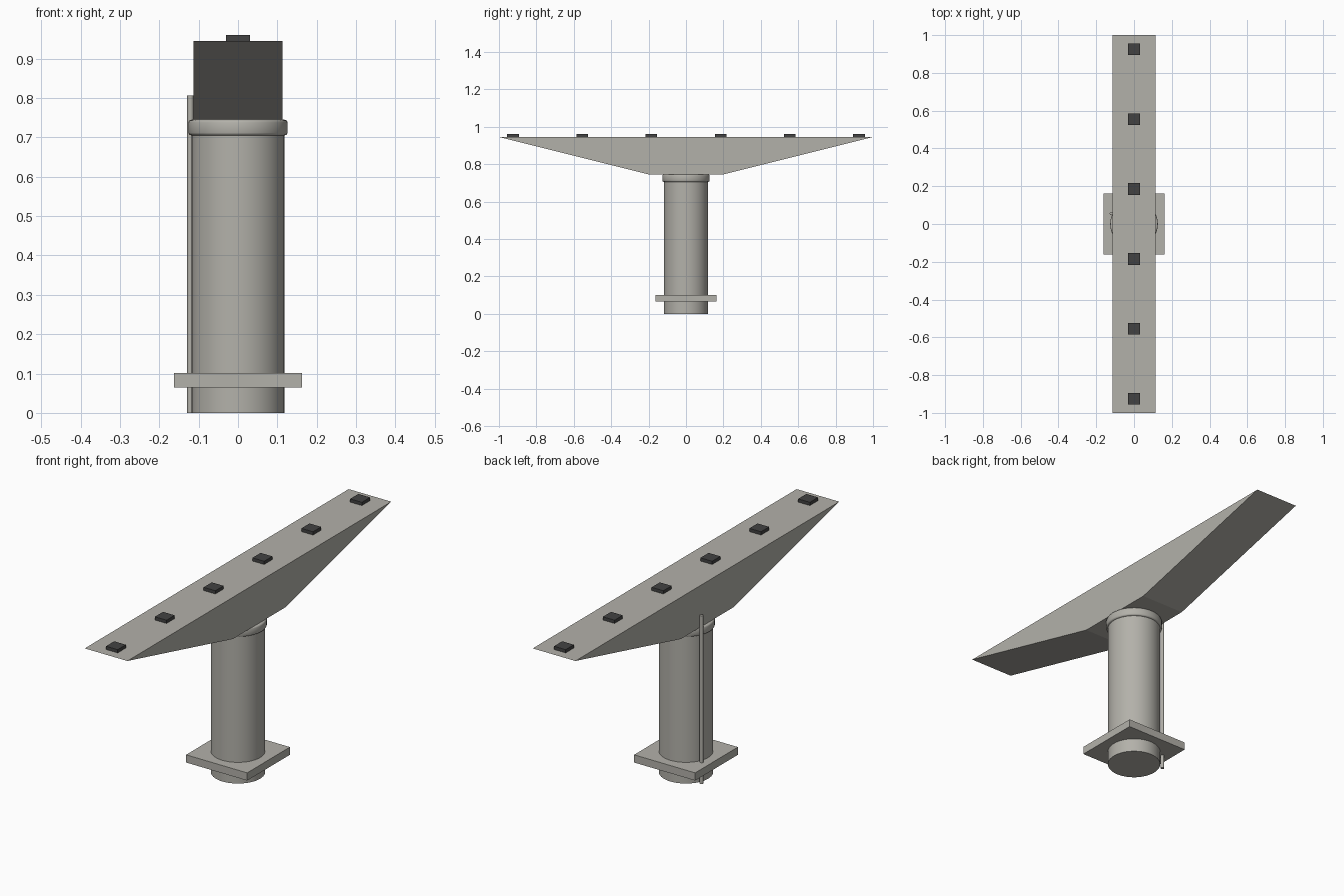
import bpy, bmesh, math

cube = bpy.data.objects.get("Cube")
if cube:
    bpy.data.objects.remove(cube, do_unlink=True)


def material(name, colour):
    m = bpy.data.materials.new(name)
    m.use_nodes = True
    m.diffuse_color = (*colour, 1)
    m.node_tree.nodes["Principled BSDF"].inputs["Base Color"].default_value = (*colour, 1)
    return m


concrete = material("concrete grey", (0.45, 0.44, 0.40))
dark = material("dark rubber", (0.055, 0.055, 0.055))


def finish(bm, name, mat, smooth=False):
    bmesh.ops.recalc_face_normals(bm, faces=bm.faces)
    mesh = bpy.data.meshes.new(name)
    bm.to_mesh(mesh)
    bm.free()
    mesh.materials.append(mat)
    obj = bpy.data.objects.new(name, mesh)
    bpy.context.collection.objects.link(obj)
    if smooth:
        bpy.ops.object.select_all(action="DESELECT")
        obj.select_set(True)
        bpy.context.view_layer.objects.active = obj
        bpy.ops.object.shade_smooth_by_angle(angle=math.radians(50))
    return obj


def box(name, centre, size, mat):
    bm = bmesh.new()
    bmesh.ops.create_cube(bm, size=1)
    bmesh.ops.scale(bm, vec=size, verts=bm.verts)
    bmesh.ops.translate(bm, vec=centre, verts=bm.verts)
    return finish(bm, name, mat)


def turned(name, profile, mat, x=0, y=0, sides=48):
    """Spin a (radius, height) profile about a vertical axis and cap both ends."""
    bm = bmesh.new()
    rings = [[bm.verts.new((x + r * math.cos(math.tau * i / sides),
                            y + r * math.sin(math.tau * i / sides), z))
              for i in range(sides)] for r, z in profile]
    for low, high in zip(rings, rings[1:]):
        for i in range(sides):
            j = (i + 1) % sides
            bm.faces.new((low[i], low[j], high[j], high[i]))
    bm.faces.new(rings[0])
    bm.faces.new(rings[-1])
    return finish(bm, name, mat, smooth=True)


# Round column with its rounded collar, footing plate and side drain pipe
turned("column", [(0.118, 0), (0.118, 0.74)], concrete)
turned("column_collar", [(0.118, 0.705), (0.124, 0.707), (0.126, 0.712),
                         (0.126, 0.738), (0.124, 0.743), (0.118, 0.745)], concrete)
box("footing_plate", (0, 0, 0.083), (0.324, 0.324, 0.037), concrete)
turned("drain_pipe", [(0.008, 0), (0.008, 0.806)], concrete, x=-0.121, y=0.055, sides=16)

# Tapered cross beam: side profile extruded across its width
bm = bmesh.new()
side = bm.faces.new([bm.verts.new((-0.113, y, z)) for y, z in
                     ((-1, 0.945), (-0.2, 0.745), (0.2, 0.745), (1, 0.945))])
extruded = bmesh.ops.extrude_face_region(bm, geom=[side])["geom"]
bmesh.ops.translate(bm, vec=(0.226, 0, 0),
                    verts=[v for v in extruded if isinstance(v, bmesh.types.BMVert)])
finish(bm, "cross_beam", concrete)

# Bearing pads spaced along the top of the beam
for i in range(6):
    box(f"bearing_pad_{i + 1}", (0, (i - 2.5) * 0.37, 0.9525), (0.062, 0.062, 0.016), dark)
